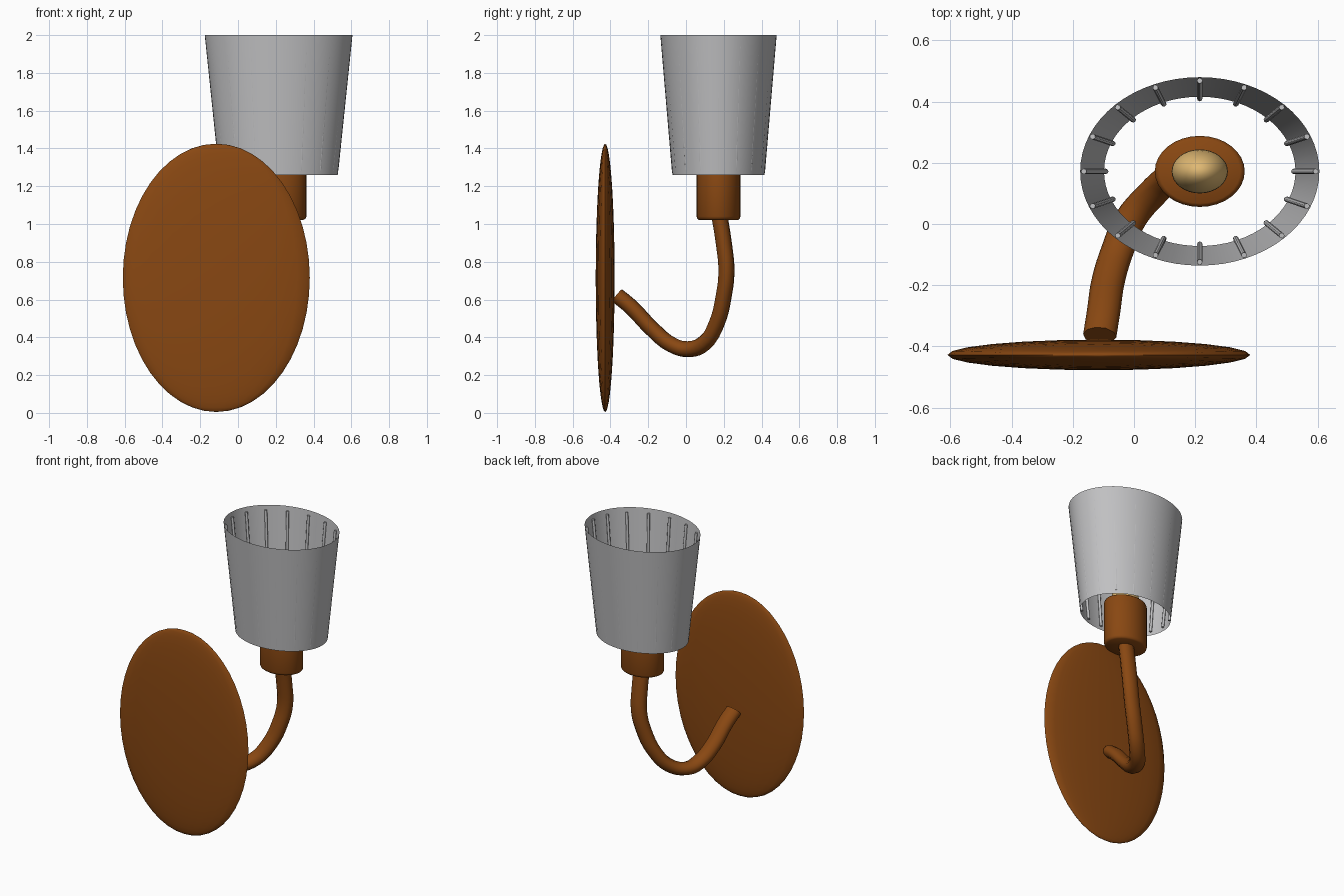
import bpy, bmesh, math
from mathutils import Vector, Matrix

if "Cube" in bpy.data.objects:
    bpy.data.objects.remove(bpy.data.objects["Cube"])


def material(name, rgb):
    m = bpy.data.materials.new(name)
    m.use_nodes = True
    color = (*rgb, 1)
    m.diffuse_color = color
    bsdf = m.node_tree.nodes["Principled BSDF"]
    bsdf.inputs["Base Color"].default_value = color
    bsdf.inputs["Roughness"].default_value = 0.6
    return m


brown = material("warm brown", (0.25, 0.064, 0.006))
grey = material("light grey", (0.53, 0.53, 0.54))
amber = material("bulb amber", (0.74, 0.48, 0.17))

AXIS = Vector((0.215, 0.172, 0))  # vertical axis of socket and shade


def add(name, bm, mat, loc=(0, 0, 0), scale=(1, 1, 1), angle=40):
    mesh = bpy.data.meshes.new(name)
    bm.to_mesh(mesh)
    bm.free()
    mesh.transform(Matrix.LocRotScale(Vector(loc), None, Vector(scale)))
    mesh.materials.append(mat)
    ob = bpy.data.objects.new(name, mesh)
    bpy.context.collection.objects.link(ob)
    bpy.ops.object.select_all(action='DESELECT')
    ob.select_set(True)
    bpy.context.view_layer.objects.active = ob
    bpy.ops.object.shade_smooth_by_angle(angle=math.radians(angle))
    return ob


def ball(name, mat, loc, scale, segments, rings):
    bm = bmesh.new()
    bmesh.ops.create_uvsphere(bm, u_segments=segments, v_segments=rings, radius=1)
    return add(name, bm, mat, loc, scale)


def lathe(name, mat, profile, ratio, segments):
    """Spin (radius, z) points around the lamp axis, squashed in y by ratio."""
    bm = bmesh.new()
    verts = [bm.verts.new((r, 0, z)) for r, z in profile]
    edges = [bm.edges.new(pair) for pair in zip(verts, verts[1:])]
    bmesh.ops.spin(bm, geom=verts + edges, cent=(0, 0, 0), axis=(0, 0, 1),
                   angle=math.tau, steps=segments)
    bmesh.ops.remove_doubles(bm, verts=bm.verts, dist=0.0005)
    bmesh.ops.recalc_face_normals(bm, faces=bm.faces)
    return add(name, bm, mat, AXIS, (1, ratio, 1))


# Lens-shaped wall plate
ball("wall_plate", brown, (-0.115, -0.428, 0.715), (0.495, 0.05, 0.71), 24, 24)

# Swept arm: round tube stretched sideways
STRETCH = 1.27
path = [(-0.112, -0.365, 0.622), (-0.1, -0.29, 0.56), (-0.083, -0.18, 0.445),
        (-0.05, -0.075, 0.36), (-0.012, 0.015, 0.337), (0.06, 0.1, 0.372),
        (0.13, 0.163, 0.475), (0.185, 0.2, 0.62), (0.212, 0.214, 0.75),
        (0.217, 0.2, 0.9), (0.215, 0.176, 1.05)]
curve = bpy.data.curves.new("arm", 'CURVE')
curve.dimensions = '3D'
curve.bevel_depth = 0.043
curve.bevel_resolution = 3
curve.resolution_u = 4
curve.use_fill_caps = True
spline = curve.splines.new('BEZIER')
spline.bezier_points.add(len(path) - 1)
for point, (x, y, z) in zip(spline.bezier_points, path):
    point.co = (x / STRETCH, y, z)
    point.handle_left_type = point.handle_right_type = 'AUTO'
curve.materials.append(brown)
arm = bpy.data.objects.new("arm", curve)
arm.scale.x = STRETCH
bpy.context.collection.objects.link(arm)

# Bulb socket with softened rims
lathe("socket", brown, [(0, 1.022), (0.132, 1.022), (0.142, 1.028), (0.147, 1.04),
                        (0.147, 1.325), (0.142, 1.337), (0.132, 1.343), (0, 1.343)],
      0.79, 32)

# Bulb
ball("bulb", amber, (*AXIS.xy, 1.39), (0.092, 0.072, 0.16), 32, 16)

# Open tapered shade
LOW, HIGH = (0.313, 0.244, 1.26), (0.391, 0.308, 2.0)
bm = bmesh.new()
rings = []
for rx, ry, z in (LOW, HIGH):
    angles = [math.tau * i / 64 for i in range(64)]
    rings.append([bm.verts.new((rx * math.cos(a), ry * math.sin(a), z)) for a in angles])
low, high = rings
for i in range(64):
    j = (i + 1) % 64
    bm.faces.new((low[i], low[j], high[j], high[i]))
add("shade", bm, grey, AXIS)


# Thin ribs lining the shade wall
def wall_point(a, z, inset):
    t = (z - LOW[2]) / (HIGH[2] - LOW[2])
    rx, ry = (LOW[k] + t * (HIGH[k] - LOW[k]) - inset for k in (0, 1))
    return Vector((rx * math.cos(a), ry * math.sin(a), z))


bm = bmesh.new()
for i in range(16):
    a = math.tau * i / 16
    p, q = wall_point(a, 1.285, 0.008), wall_point(a, 1.97, 0.009)
    turn = (q - p).to_track_quat('Z', 'Y').to_matrix().to_4x4()
    bmesh.ops.create_cone(bm, cap_ends=True, segments=8, radius1=0.009, radius2=0.009,
                          depth=(q - p).length,
                          matrix=Matrix.Translation((p + q) / 2) @ turn)
add("shade_ribs", bm, grey, AXIS, angle=50)
